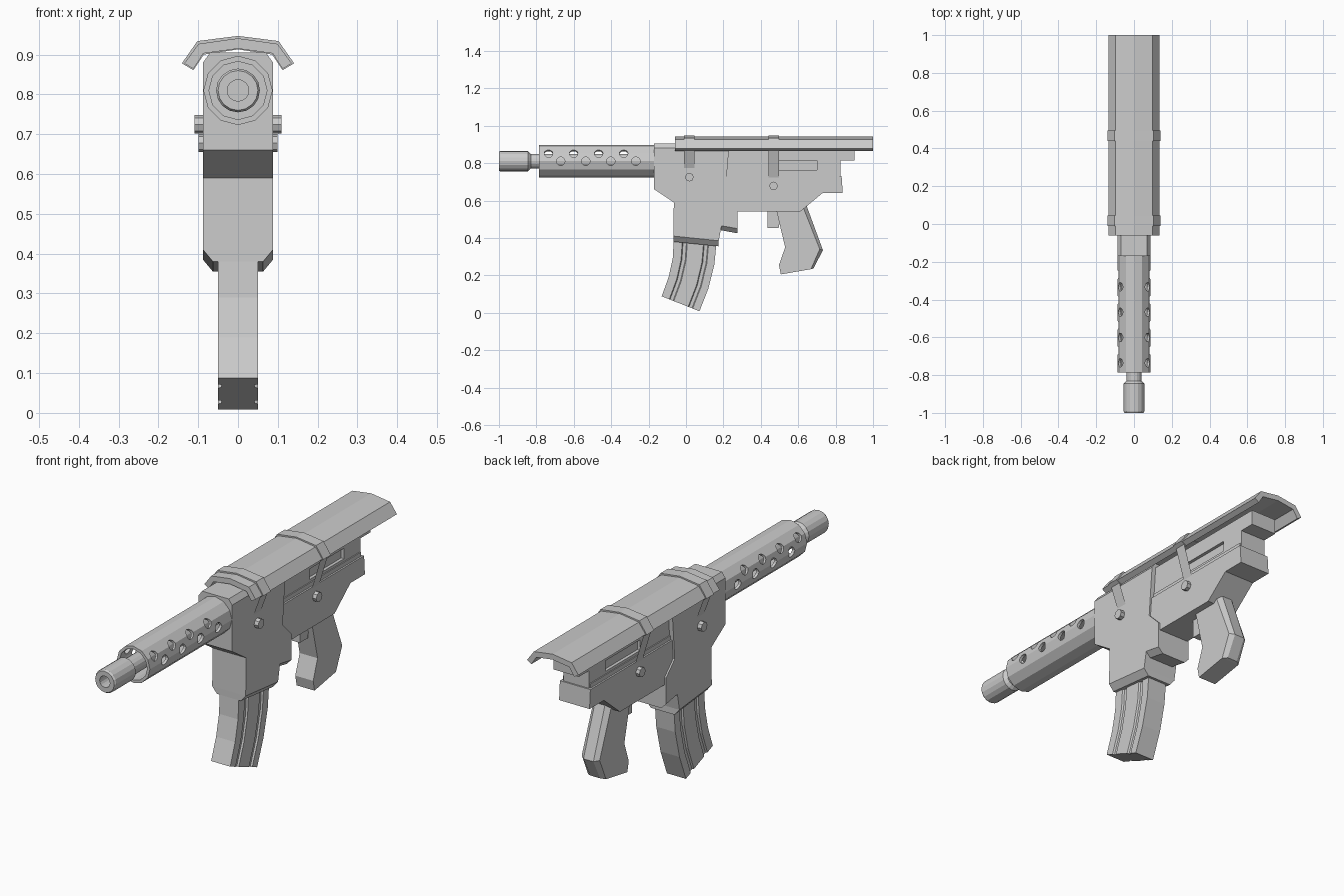
import bpy, bmesh, math
from mathutils import Vector

if "Cube" in bpy.data.objects:
    bpy.data.objects.remove(bpy.data.objects["Cube"])

AXIS_Z = 0.81  # height of the barrel axis


def finish(name, bm):
    bmesh.ops.recalc_face_normals(bm, faces=bm.faces)
    me = bpy.data.meshes.new(name)
    bm.to_mesh(me)
    bm.free()
    ob = bpy.data.objects.new(name, me)
    bpy.context.scene.collection.objects.link(ob)
    return ob


def loft(name, sections, caps=True, ring=False):
    """Bridge equal closed loops of 3D points, capping or joining the ends."""
    bm = bmesh.new()
    loops = [[bm.verts.new(p) for p in s] for s in sections]
    n = len(loops[0])
    pairs = list(zip(loops, loops[1:])) + ([(loops[-1], loops[0])] if ring else [])
    for a, b in pairs:
        for i in range(n):
            j = (i + 1) % n
            bm.faces.new((a[i], a[j], b[j], b[i]))
    if caps and not ring:
        bm.faces.new(loops[0])
        bm.faces.new(loops[-1])
    return finish(name, bm)


def prism(name, profile, w):
    """Side profile (y, z) given half width w."""
    return loft(name, [[(s * w, y, z) for y, z in profile] for s in (-1, 1)])


def strip(name, pts, y0, y1):
    """Front profile (x, z) stretched along y."""
    return loft(name, [[(x, y, z) for x, z in pts] for y in (y0, y1)])


def lathe(name, profile, seg, ring=False):
    """Rings of (radius, y) around the barrel axis."""
    return loft(name, [[(r * math.sin(2 * math.pi * i / seg), y,
                         AXIS_Z + r * math.cos(2 * math.pi * i / seg))
                        for i in range(seg)] for r, y in profile], ring=ring)


def cut(ob, cutter):
    mod = ob.modifiers.new("cut", 'BOOLEAN')
    mod.operation, mod.solver, mod.object = 'DIFFERENCE', 'EXACT', cutter
    dg = bpy.context.evaluated_depsgraph_get()
    me = bpy.data.meshes.new_from_object(ob.evaluated_get(dg))
    ob.modifiers.clear()
    ob.data = me
    bpy.data.objects.remove(cutter)


def add_rod(bm, start, direction, length, r, seg):
    d = Vector(direction).normalized()
    mat = d.to_track_quat('Z', 'Y').to_matrix().to_4x4()
    mat.translation = Vector(start) + d * length / 2
    bmesh.ops.create_cone(bm, cap_ends=True, segments=seg, radius1=r, radius2=r,
                          depth=length, matrix=mat)


# inner barrel with muzzle
lathe("barrel", [(0.027, -0.86), (0.027, -1), (0.05, -1), (0.055, -0.992),
                 (0.055, -0.845), (0.04, -0.83), (0.04, -0.15)], 16)

# perforated barrel shroud
shroud = lathe("barrel_shroud", [(0.087, -0.785), (0.087, -0.15),
                                 (0.073, -0.15), (0.073, -0.785)], 12, ring=True)
bm = bmesh.new()
for side in (-1, 1):
    for k in range(4):
        for ang, y in ((30, -0.735 + 0.134 * k), (0, -0.67 + 0.134 * k)):
            a = math.radians(ang)
            d = (side * math.cos(a), 0, math.sin(a))
            add_rod(bm, (d[0] * 0.055, y, AXIS_Z + d[2] * 0.055), d, 0.06, 0.023, 12)
holes = finish("shroud_holes", bm)
holes.hide_render = True
cut(shroud, holes)

# front receiver with magazine well
prism("front_receiver", [(-0.17, 0.88), (-0.17, 0.66), (-0.065, 0.59), (-0.068, 0.41),
                         (0.175, 0.385), (0.19, 0.465), (0.275, 0.45), (0.275, 0.575),
                         (0.21, 0.64), (0.23, 0.88)], 0.088)
strip("receiver_top", [(-0.088, 0.88), (-0.07, 0.905), (0.07, 0.905), (0.088, 0.88)],
      -0.17, 0.23)


# tapered lips under the front receiver
def lip(name, y0, za, y1, zb, drop):
    loft(name, [[(-w, y0, za - d), (w, y0, za - d), (w, y1, zb - d), (-w, y1, zb - d)]
                for w, d in ((0.088, 0), (0.063, drop))])


lip("magazine_well_lip", -0.068, 0.41, 0.175, 0.385, 0.03)
lip("rear_well_lip", 0.188, 0.466, 0.275, 0.45, 0.025)

# curved ribbed magazine
front = [(-0.065, 0.40), (-0.071, 0.29), (-0.093, 0.19), (-0.13, 0.088)]
rear = [(0.165, 0.40), (0.152, 0.26), (0.12, 0.13), (0.072, 0.008)]
ribs = [(0, 0.05), (0.2, 0.05), (0.22, 0.042), (0.3, 0.042), (0.32, 0.05),
        (0.7, 0.05), (0.72, 0.042), (0.8, 0.042), (0.82, 0.05), (1, 0.05)]
sections = []
for (fy, fz), (ry, rz) in zip(front, rear):
    half = [(w, fy + (ry - fy) * f, fz + (rz - fz) * f) for f, w in ribs]
    sections.append(half + [(-x, y, z) for x, y, z in reversed(half)])
loft("magazine", sections)

# rear receiver: wide lower part and narrower upper part
prism("rear_receiver_lower", [(0.2, 0.73), (0.2, 0.62), (0.27, 0.54), (0.61, 0.54),
                              (0.73, 0.64), (0.838, 0.64), (0.832, 0.73)], 0.08)
upper = prism("rear_receiver_upper", [(0.2, 0.72), (0.825, 0.72), (0.825, 0.813),
                                      (0.9, 0.813), (0.9, 0.885), (0.2, 0.885)], 0.067)
bm = bmesh.new()
for side in (-1, 1):
    box = bmesh.ops.create_cube(bm, size=1)["verts"]
    bmesh.ops.scale(bm, vec=(0.03, 0.26, 0.05), verts=box)
    bmesh.ops.translate(bm, vec=(side * 0.067, 0.57, 0.788), verts=box)
slots = finish("side_slots", bm)
slots.hide_render = True
cut(upper, slots)
prism("side_rail", [(0.22, 0.725), (0.82, 0.725), (0.82, 0.75), (0.22, 0.75)], 0.072)

# grip with chamfered back, and trigger
spine = [(0.62, 0.58), (0.715, 0.34), (0.668, 0.233)]
back = [(0.64, 0.585), (0.732, 0.335), (0.682, 0.237)]
prism("grip", [(0.47, 0.58), (0.485, 0.54), (0.53, 0.35), (0.497, 0.255), (0.507, 0.205)]
      + spine[::-1], 0.047)
loft("grip_back", [[(-0.047, *s), (0.047, *s), (0.026, *b), (-0.026, *b)]
                   for s, b in zip(spine, back)])
prism("trigger", [(0.435, 0.55), (0.435, 0.452), (0.495, 0.452), (0.5, 0.48),
                  (0.485, 0.55)], 0.02)

# bent top cover
half = [(0.135, 0.878), (0.099, 0.927), (0, 0.941)]
inner = [(0, 0.915), (0.087, 0.903), (0.112, 0.864)]


def mirrored(out, inn):
    return ([(-x, z) for x, z in out] + [(x, z) for x, z in out[-2::-1]]
            + [(x, z) for x, z in inn[::-1]] + [(-x, z) for x, z in inn[1:]])


strip("top_cover", mirrored(half, inner), -0.06, 1.0)

# clamp bands, thin straps and bolts
band_out = [(0.141, 0.878), (0.102, 0.934), (0, 0.947)]
band_in = [(0, 0.913), (0.086, 0.9), (0.112, 0.861)]
for label, y, end, bolt_z, bolt_x in (("front", 0.018, (0.087, 0.77), 0.725, 0.109),
                                      ("rear", 0.468, (0.079, 0.72), 0.678, 0.099)):
    strip(label + "_band", mirrored(band_out, band_in), y - 0.028, y + 0.028)
    bm, straps = bmesh.new(), bmesh.new()
    for side in (-1, 1):
        add_rod(bm, (side * 0.06, y, bolt_z), (side, 0, 0), bolt_x - 0.06, 0.023, 8)
        straps.faces.new([straps.verts.new((side * x, yy, z)) for x, yy, z in (
            (0.125, y - 0.028, 0.872), (0.125, y + 0.028, 0.872),
            (end[0], y + 0.028, end[1]), (end[0], y - 0.028, end[1]))])
    finish(label + "_bolts", bm)
    finish(label + "_straps", straps)
